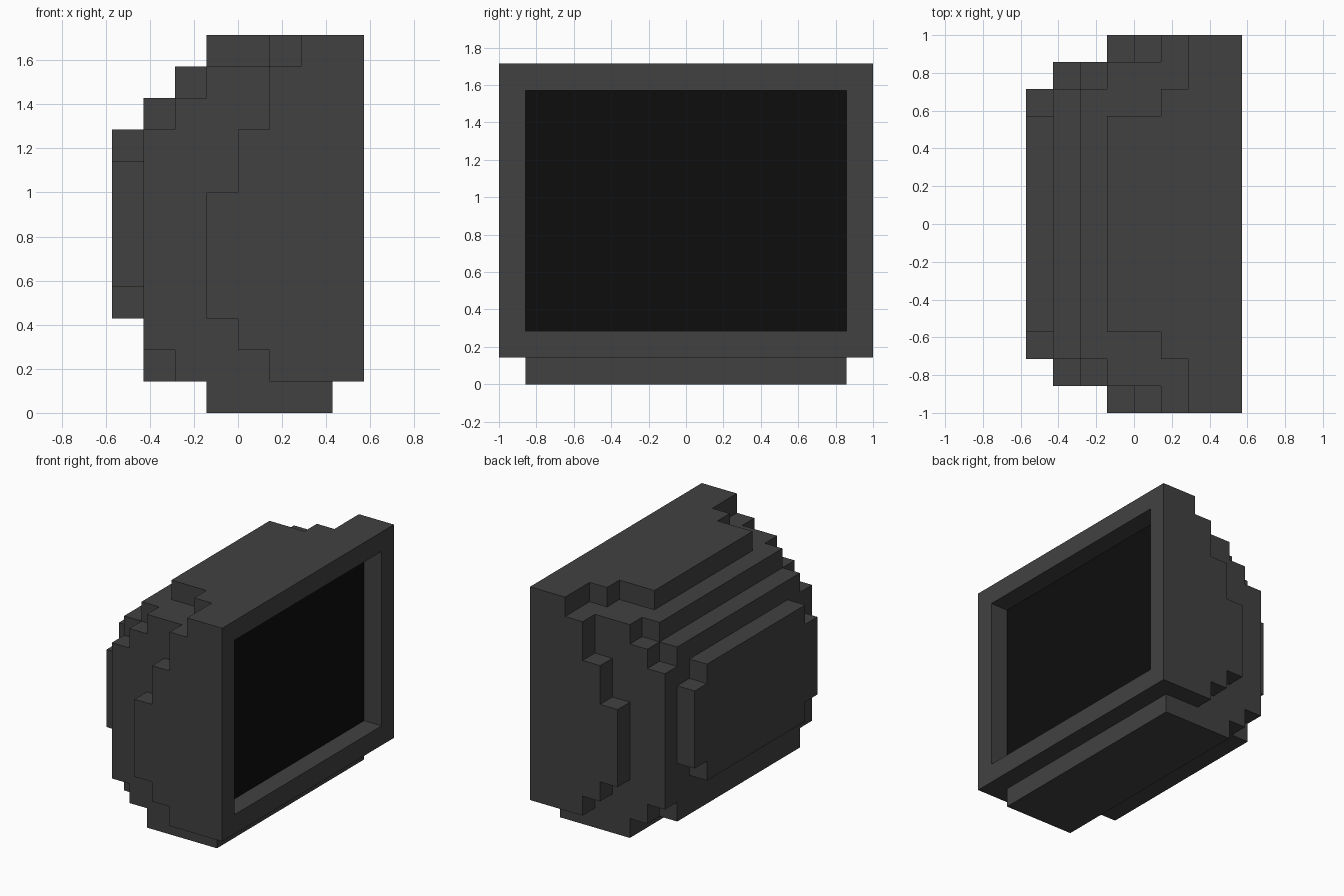
import bpy, bmesh
from mathutils import Vector

cube = bpy.data.objects.get("Cube")
if cube:
    bpy.data.objects.remove(cube, do_unlink=True)

U = 1 / 7  # size of one block


def make_material(name, value):
    mat = bpy.data.materials.new(name)
    mat.use_nodes = True
    color = (value, value, value, 1)
    mat.diffuse_color = color
    mat.node_tree.nodes["Principled BSDF"].inputs["Base Color"].default_value = color
    return mat


grey = make_material("dark_grey_plastic", 0.053)
black = make_material("black_glass", 0.004)


def cells(x0, x1, half_y, z0, z1):
    return {(x, y, z) for x in range(x0, x1)
            for y in range(-half_y, half_y) for z in range(z0, z1)}


def block_object(name, filled, is_glass=lambda center, normal: False):
    """Skin the outside of a set of blocks and merge the flat areas."""
    bm = bmesh.new()
    for cell in filled:
        for axis in range(3):
            for side in (0, 1):
                near = list(cell)
                near[axis] += 2 * side - 1
                if tuple(near) in filled:
                    continue
                corner = Vector(cell)
                corner[axis] += side
                a, b = Vector(), Vector()
                a[(axis + 1) % 3] = b[(axis + 2) % 3] = 1
                quad = [corner, corner + a, corner + a + b, corner + b]
                if not side:
                    quad.reverse()
                face = bm.faces.new([bm.verts.new(p * U) for p in quad])
                normal = Vector(near) - Vector(cell)
                face.material_index = int(is_glass(corner + (a + b) / 2, normal))
    bmesh.ops.remove_doubles(bm, verts=bm.verts[:], dist=0.001)
    bmesh.ops.dissolve_limit(bm, angle_limit=0.01, verts=bm.verts[:],
                             edges=bm.edges[:], delimit={'MATERIAL'})
    mesh = bpy.data.meshes.new(name)
    bm.to_mesh(mesh)
    bm.free()
    mesh.materials.append(grey)
    mesh.materials.append(black)
    obj = bpy.data.objects.new(name, mesh)
    bpy.context.collection.objects.link(obj)
    return obj


# Housing: stepped slabs as (x start, x end, half width, z start, z end)
slabs = [
    (-4, -3, 4, 3, 9), (-4, -3, 5, 4, 8),                    # rear bulge
    (-3, 4, 6, 2, 9), (-3, 4, 5, 1, 10),                     # rear shell
    (-2, 4, 6, 1, 10), (-2, 4, 5, 10, 11), (-1, 4, 6, 10, 11),  # shoulders
    (-1, 4, 4, 11, 12), (1, 4, 5, 11, 12), (2, 4, 7, 11, 12),   # top
    (1, 4, 7, 1, 11), (0, 4, 7, 2, 9), (-1, 4, 7, 3, 7),     # sides
]
housing = set().union(*(cells(*s) for s in slabs))
housing -= cells(3, 4, 6, 2, 11)  # screen recess

# The screen is the floor of the recess
block_object("housing_and_screen", housing,
             lambda c, n: n.x > 0 and abs(c.x - 3) < 0.1)

# Foot under the housing
block_object("base", cells(-1, 3, 6, 0, 1))
